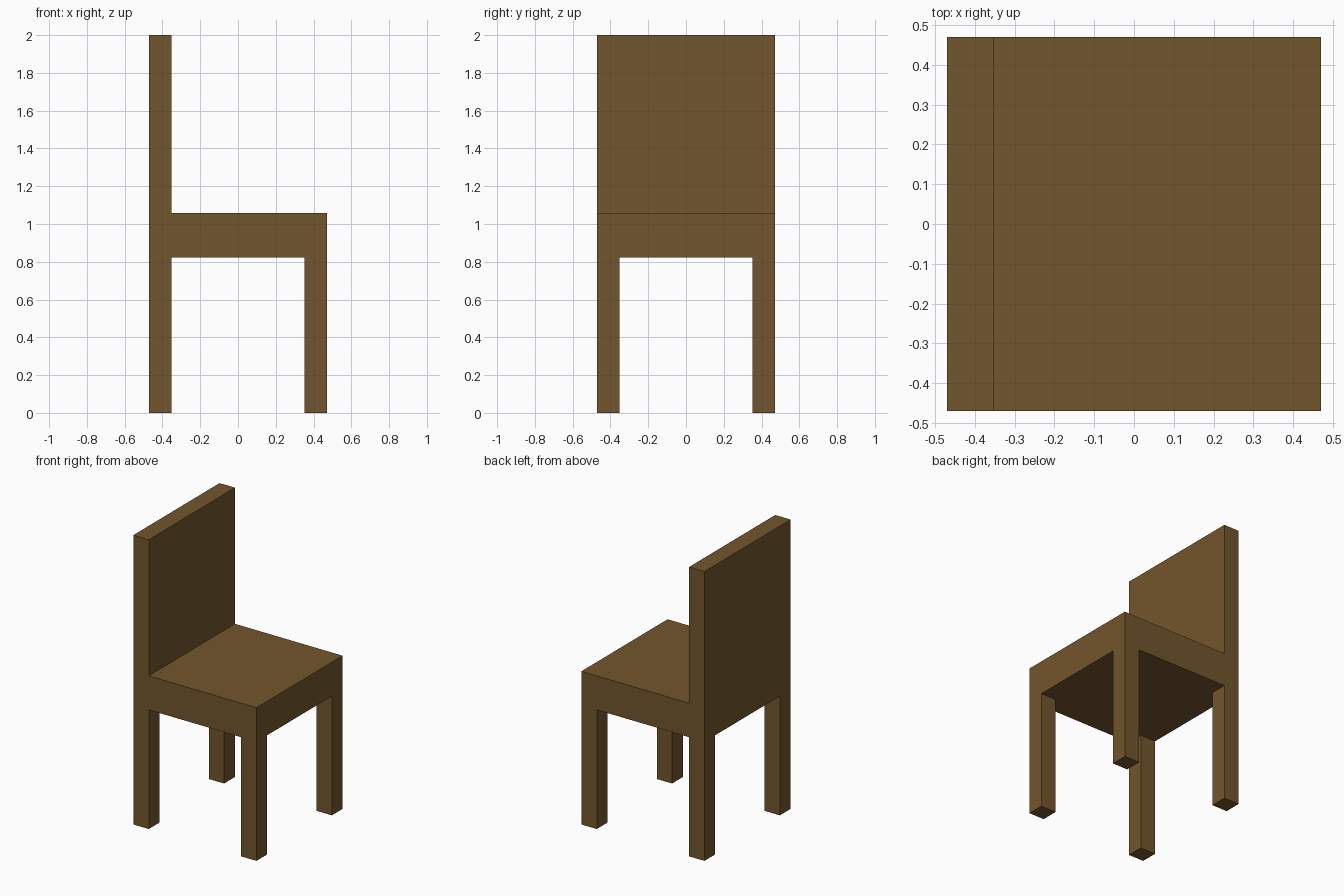
import bpy
import bmesh
from mathutils import Vector

cube = bpy.data.objects.get("Cube")
if cube:
    bpy.data.objects.remove(cube, do_unlink=True)

# Proportions
U = 2 / 17                     # leg thickness
HALF = 4 * U                   # half the seat width
SEAT_BOTTOM, SEAT_TOP, BACK_TOP = 7 * U, 9 * U, 2.0

# Wood colour
wood = bpy.data.materials.new("brown wood")
wood.use_nodes = True
colour = (0.171, 0.093, 0.026, 1)
wood.diffuse_color = colour
bsdf = wood.node_tree.nodes["Principled BSDF"]
bsdf.inputs["Base Color"].default_value = colour
bsdf.inputs["Roughness"].default_value = 0.8

bm = bmesh.new()


def extrude(faces, dz):
    """Pull faces straight up or down, leaving no faces inside."""
    result = bmesh.ops.extrude_face_region(bm, geom=faces)
    verts = [g for g in result["geom"] if isinstance(g, bmesh.types.BMVert)]
    bmesh.ops.translate(bm, verts=verts, vec=Vector((0, 0, dz)))
    bmesh.ops.delete(bm, geom=[f for f in faces if f.is_valid], context='FACES')


def faces_where(rule):
    return [f for f in bm.faces if rule(f.calc_center_median(), f.normal)]


# Seat block, cut along the inner lines of the legs
bmesh.ops.create_cube(bm, size=1)
bmesh.ops.scale(bm, verts=bm.verts, vec=(2 * HALF, 2 * HALF, SEAT_TOP - SEAT_BOTTOM))
bmesh.ops.translate(bm, verts=bm.verts, vec=(0, 0, (SEAT_TOP + SEAT_BOTTOM) / 2))
for axis in (Vector((1, 0, 0)), Vector((0, 1, 0))):
    for side in (-1, 1):
        bmesh.ops.bisect_plane(bm, geom=bm.verts[:] + bm.edges[:] + bm.faces[:],
                               plane_co=axis * side * 3 * U, plane_no=axis)
bm.normal_update()

# Four legs, drawn down from the corner cells
extrude(faces_where(lambda c, n: n.z < -0.5 and min(abs(c.x), abs(c.y)) > 3 * U),
        -SEAT_BOTTOM)
bm.normal_update()

# Backrest, drawn up from the strip of cells along the right edge
extrude(faces_where(lambda c, n: n.z > 0.5 and c.x < -3 * U), BACK_TOP - SEAT_TOP)

# Merge the flat cells into clean panels
bmesh.ops.recalc_face_normals(bm, faces=bm.faces)
bmesh.ops.dissolve_limit(bm, angle_limit=0.01, verts=bm.verts, edges=bm.edges)

mesh = bpy.data.meshes.new("chair")
bm.to_mesh(mesh)
bm.free()
mesh.materials.append(wood)
chair = bpy.data.objects.new("chair", mesh)
bpy.context.collection.objects.link(chair)
